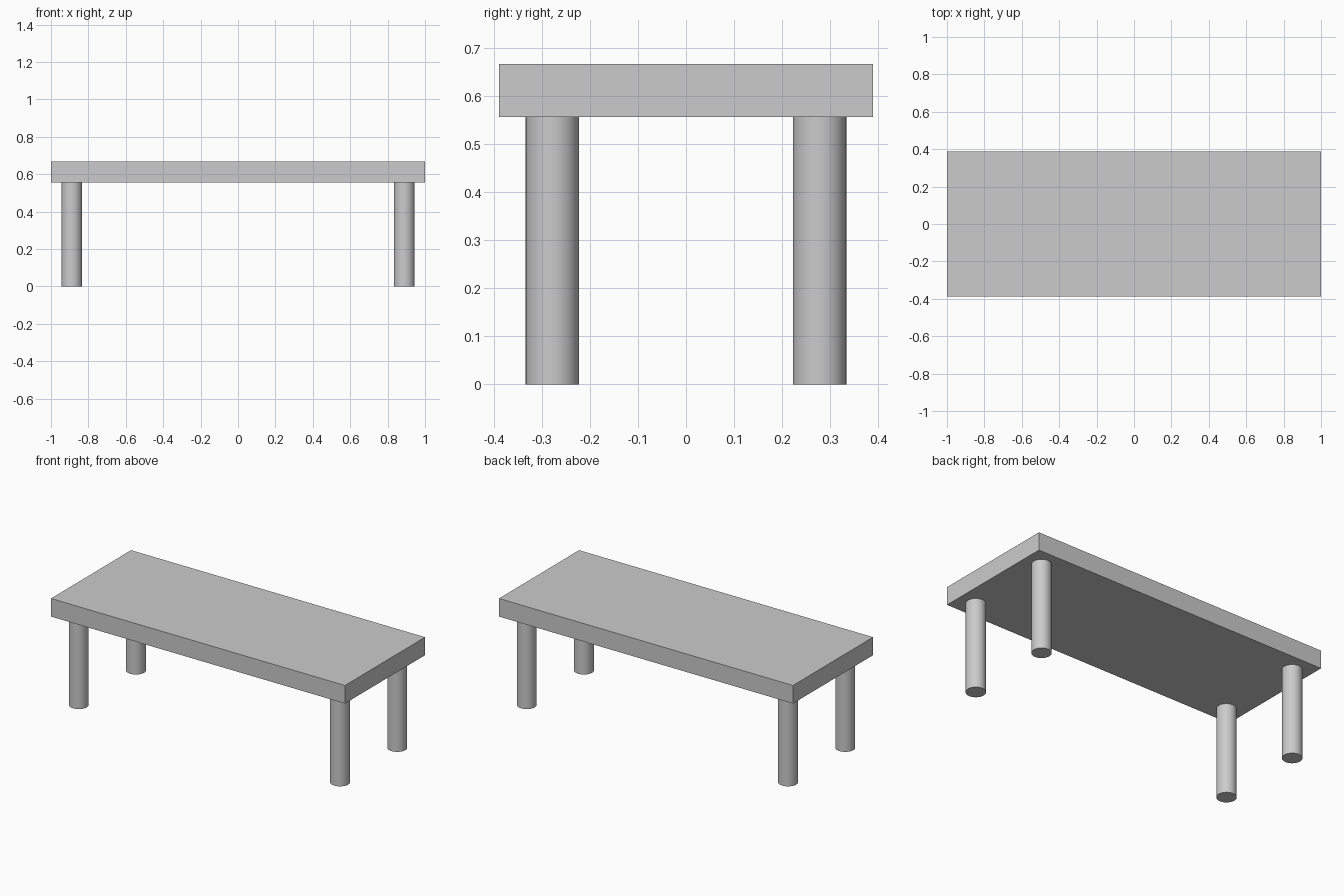
import bpy

cube = bpy.data.objects.get("Cube")
if cube:
    bpy.data.objects.remove(cube, do_unlink=True)

UNIT = 1 / 18            # leg radius, the module of the whole table
LEG_HEIGHT = 10 * UNIT
TOP_THICKNESS = 2 * UNIT

# One plain grey for everything
grey = bpy.data.materials.new("plain_grey")
grey.use_nodes = True
grey.diffuse_color = (0.6, 0.6, 0.6, 1)
grey.node_tree.nodes["Principled BSDF"].inputs["Base Color"].default_value = (0.6, 0.6, 0.6, 1)


def finish(name):
    obj = bpy.context.object
    obj.name = obj.data.name = name
    obj.data.materials.append(grey)
    return obj


# Table top
bpy.ops.mesh.primitive_cube_add(size=1, location=(0, 0, LEG_HEIGHT + TOP_THICKNESS / 2))
bpy.context.object.scale = (2, 14 * UNIT, TOP_THICKNESS)
bpy.ops.object.transform_apply(location=False, rotation=False, scale=True)
finish("table_top")

# Four round legs
for side, sx in (("left", 1), ("right", -1)):
    for end, sy in (("front", -1), ("back", 1)):
        bpy.ops.mesh.primitive_cylinder_add(
            vertices=48, radius=UNIT, depth=LEG_HEIGHT,
            location=(sx * 16 * UNIT, sy * 5 * UNIT, LEG_HEIGHT / 2))
        finish(f"{end}_{side}_leg")
        bpy.ops.object.shade_smooth_by_angle()
